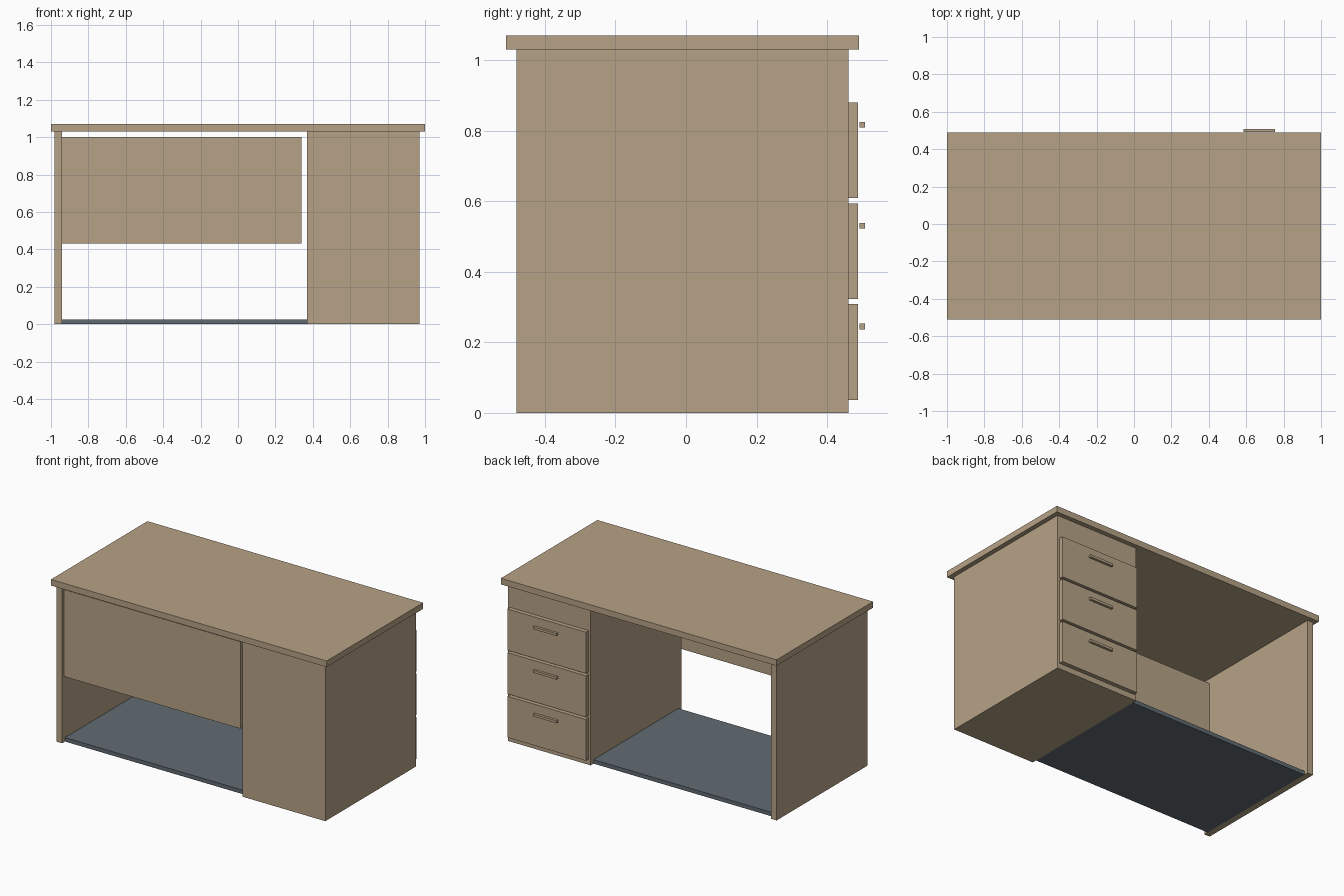
import bpy

cube = bpy.data.objects.get("Cube")
if cube:
    bpy.data.objects.remove(cube, do_unlink=True)


def make_material(name, rgb):
    mat = bpy.data.materials.new(name)
    mat.use_nodes = True
    color = (*rgb, 1.0)
    mat.diffuse_color = color
    mat.node_tree.nodes["Principled BSDF"].inputs["Base Color"].default_value = color
    return mat


wood = make_material("tan wood", (0.47, 0.365, 0.24))
slate = make_material("slate grey", (0.12, 0.148, 0.17))


def box(name, x, y, z, mat):
    """Box from its (low, high) extents on each axis."""
    bpy.ops.mesh.primitive_cube_add(size=1)
    obj = bpy.context.object
    obj.name = name
    spans = (x, y, z)
    obj.location = [(lo + hi) / 2 for lo, hi in spans]
    obj.scale = [hi - lo for lo, hi in spans]
    bpy.ops.object.transform_apply(location=True, rotation=False, scale=True)
    obj.data.materials.append(mat)
    return obj


DEPTH = (-0.48, 0.46)
HEIGHT = (0, 1.03)

# Desk body
box("desktop", (-1, 1), (-0.51, 0.49), (1.03, 1.07), wood)
box("side_panel", (-0.98, -0.94), DEPTH, HEIGHT, wood)
box("drawer_cabinet", (0.37, 0.97), DEPTH, HEIGHT, wood)
box("modesty_panel", (-0.94, 0.34), (-0.46, -0.435), (0.43, 1.0), wood)
box("floor_plate", (-0.94, 0.37), (-0.45, 0.43), (0, 0.026), slate)

# Three drawers, each with a slim bar handle
for i, level in enumerate(("bottom", "middle", "top")):
    z = 0.037 + i * 0.286
    box(f"{level}_drawer_front", (0.385, 0.955), (0.46, 0.488), (z, z + 0.271), wood)
    box(f"{level}_drawer_handle", (0.585, 0.755), (0.492, 0.508),
        (z + 0.2, z + 0.216), wood)
